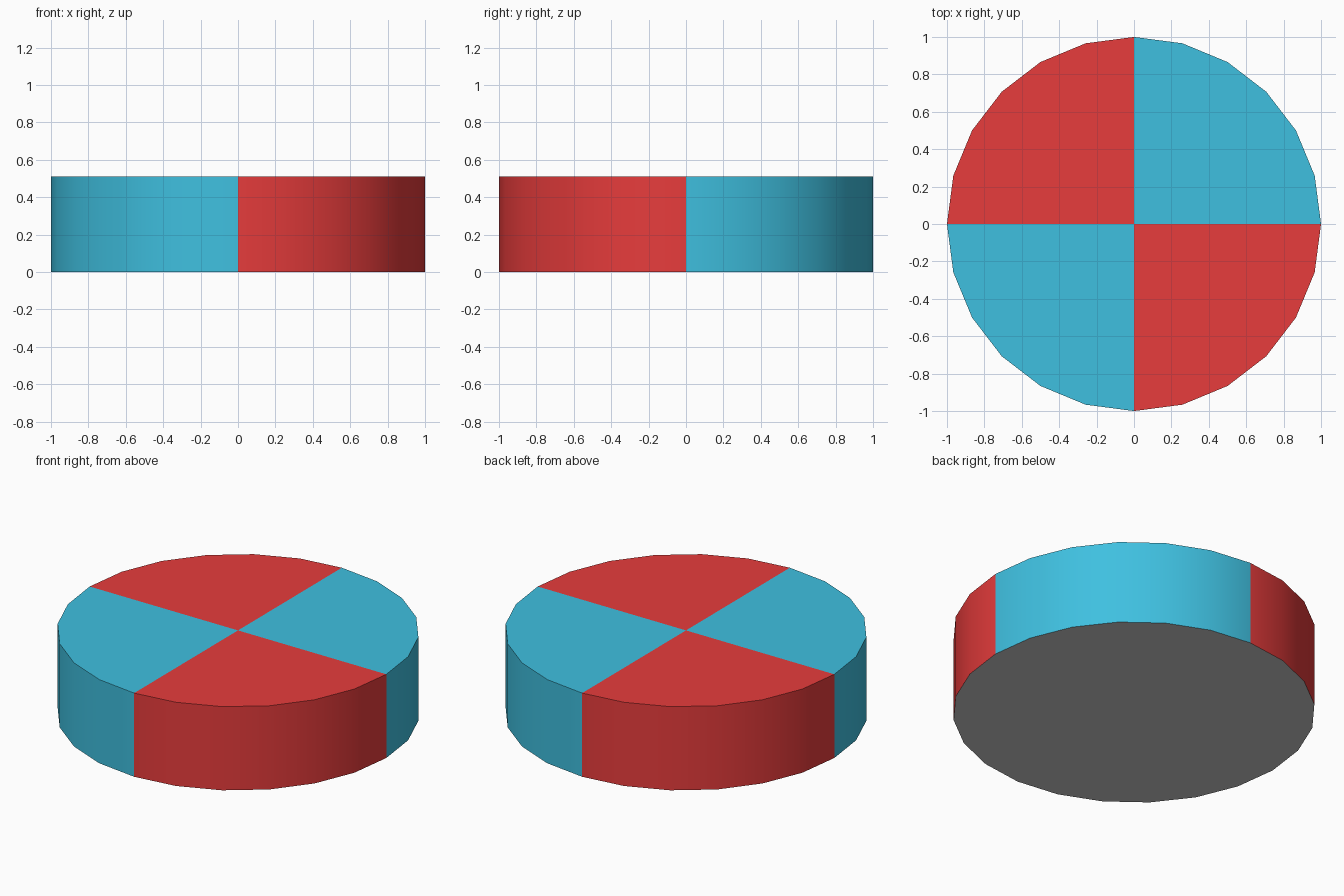
import bpy, bmesh, math

if "Cube" in bpy.data.objects:
    bpy.data.objects.remove(bpy.data.objects["Cube"])

SIDES, RADIUS, HEIGHT = 24, 1.0, 0.51


def material(name, rgb):
    """Flat material from an sRGB 0-255 colour."""
    m = bpy.data.materials.new(name)
    lin = [((c / 255 + 0.055) / 1.055) ** 2.4 for c in rgb]
    m.diffuse_color = (*lin, 1.0)
    m.use_nodes = True
    m.node_tree.nodes["Principled BSDF"].inputs["Base Color"].default_value = m.diffuse_color
    return m


# Disc: short cylinder with fan caps so the quadrants split cleanly
bm = bmesh.new()
bmesh.ops.create_cone(bm, cap_ends=True, cap_tris=True, segments=SIDES,
                      radius1=RADIUS, radius2=RADIUS, depth=HEIGHT)
bmesh.ops.translate(bm, verts=bm.verts, vec=(0, 0, HEIGHT / 2))
bm.normal_update()

# Colours: grey underside, alternating quadrants elsewhere
for f in bm.faces:
    c = f.calc_center_median()
    if f.normal.z < -0.5:
        f.material_index = 2
    else:
        f.material_index = 0 if c.x * c.y > 0 else 1

mesh = bpy.data.meshes.new("quartered_disc")
bm.to_mesh(mesh)
bm.free()
mesh.materials.append(material("teal_blue", (63, 192, 224)))
mesh.materials.append(material("red", (238, 62, 62)))
mesh.materials.append(material("grey_underside", (202, 202, 202)))

disc = bpy.data.objects.new("quartered_disc", mesh)
bpy.context.collection.objects.link(disc)

# Smooth rim, sharp top and bottom edges
bpy.context.view_layer.objects.active = disc
disc.select_set(True)
bpy.ops.object.shade_smooth_by_angle(angle=math.radians(30))
